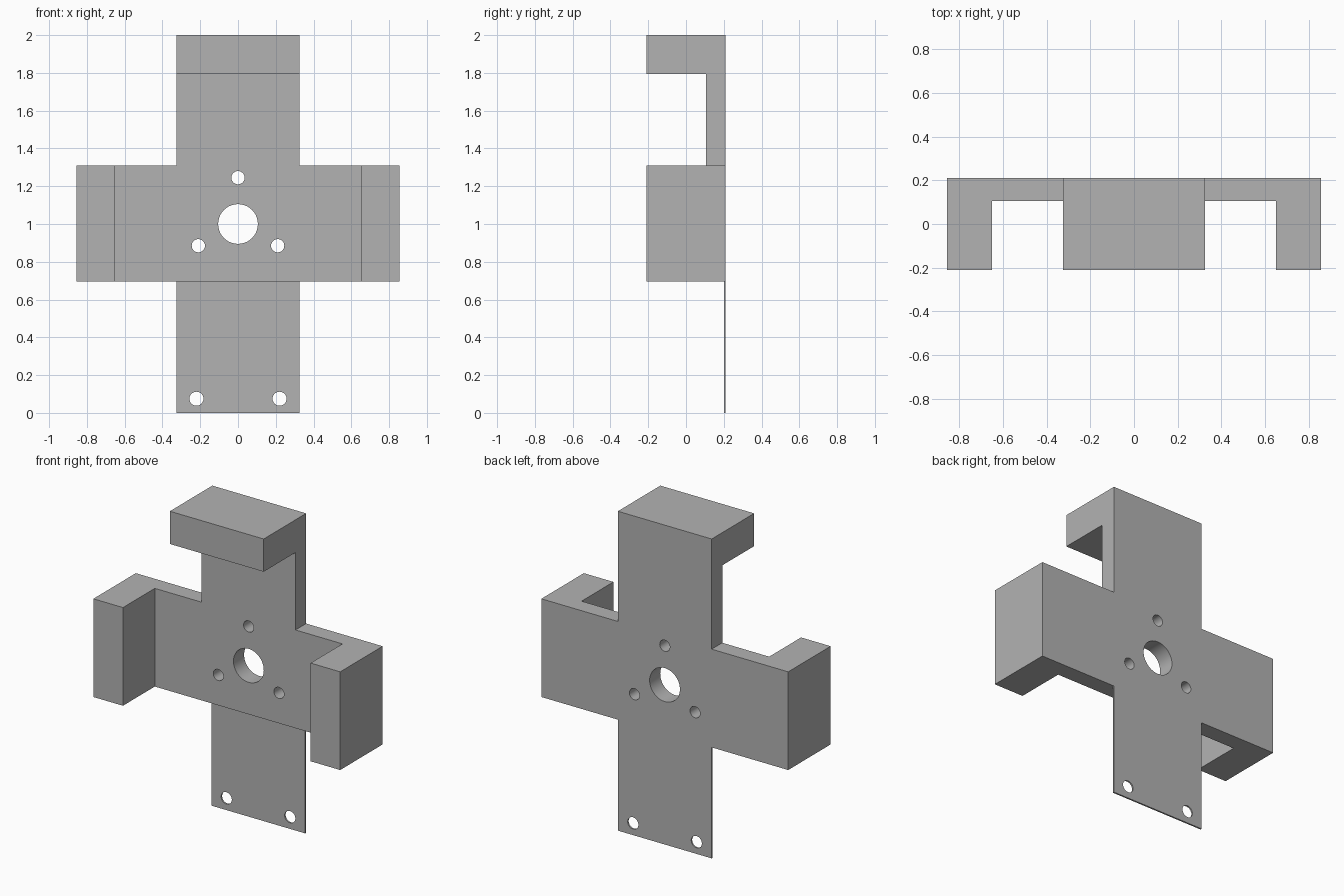
import bpy, bmesh, math
from mathutils import Vector

cube = bpy.data.objects.get("Cube")
if cube:
    bpy.data.objects.remove(cube, do_unlink=True)

grey = bpy.data.materials.new("plain grey")
grey.use_nodes = True
grey.diffuse_color = (0.45, 0.45, 0.45, 1)
grey.node_tree.nodes["Principled BSDF"].inputs["Base Color"].default_value = (0.45, 0.45, 0.45, 1)

BACK, FRONT, PLATE = 0.21, -0.21, 0.105     # depth planes
HALF, ARM, LIP = 0.325, 0.855, 0.65         # half widths
LOW, HIGH, HOOK, TOP = 0.695, 1.31, 1.795, 2.0


def extrude_profile(name, points, direction):
    """Closed planar profile swept along a direction."""
    bm = bmesh.new()
    face = bm.faces.new([bm.verts.new(p) for p in points])
    moved = bmesh.ops.extrude_face_region(bm, geom=[face])["geom"]
    verts = [g for g in moved if isinstance(g, bmesh.types.BMVert)]
    bmesh.ops.translate(bm, verts=verts, vec=Vector(direction))
    bmesh.ops.recalc_face_normals(bm, faces=bm.faces)
    mesh = bpy.data.meshes.new(name)
    bm.to_mesh(mesh)
    bm.free()
    mesh.materials.append(grey)
    obj = bpy.data.objects.new(name, mesh)
    bpy.context.collection.objects.link(obj)
    return obj


def hole_cutter(x, z, radius):
    ring = [(x + radius * math.cos(i * math.tau / 48), -0.5,
             z + radius * math.sin(i * math.tau / 48)) for i in range(48)]
    return extrude_profile("hole_cutter", ring, (0, 1, 0))


# Horizontal channel with a forward lip at each end
right_half = [(ARM, BACK), (ARM, FRONT), (LIP, FRONT), (LIP, PLATE)]
outline = right_half + [(-x, y) for x, y in reversed(right_half)]
bracket = extrude_profile("mounting_bracket", [(x, y, LOW) for x, y in outline],
                          (0, 0, HIGH - LOW))

# Upright hook, rooted in the channel
hook_outline = [(BACK, LOW), (BACK, TOP), (FRONT, TOP), (FRONT, HOOK), (PLATE, HOOK), (PLATE, LOW)]
hook = extrude_profile("upper_hook", [(-HALF, y, z) for y, z in hook_outline], (2 * HALF, 0, 0))

# Thin lower tab, rooted in the channel
tab_outline = [(-HALF, 0), (HALF, 0), (HALF, LOW + 0.1), (-HALF, LOW + 0.1)]
tab = extrude_profile("lower_tab", [(x, BACK, z) for x, z in tab_outline], (0, -0.01, 0))

# Shaft hole, three screw holes and two tab holes
cutters = [hole_cutter(0, 1.0, 0.105), hole_cutter(0, 1.245, 0.035)]
for side in (-1, 1):
    cutters.append(hole_cutter(side * 0.21, 0.885, 0.035))
    cutters.append(hole_cutter(side * 0.22, 0.075, 0.037))

# Merge the parts, then cut the holes
helpers = [(hook, 'UNION'), (tab, 'UNION')] + [(c, 'DIFFERENCE') for c in cutters]
for helper, operation in helpers:
    helper.hide_render = True
    mod = bracket.modifiers.new(helper.name, 'BOOLEAN')
    mod.operation, mod.object, mod.solver = operation, helper, 'EXACT'
bpy.context.view_layer.update()
result = bpy.data.meshes.new_from_object(bracket.evaluated_get(bpy.context.evaluated_depsgraph_get()))
bracket.modifiers.clear()
bracket.data = result
for helper, _ in helpers:
    bpy.data.objects.remove(helper, do_unlink=True)

# Smooth hole walls, sharp corners
bpy.ops.object.select_all(action='DESELECT')
bracket.select_set(True)
bpy.context.view_layer.objects.active = bracket
bpy.ops.object.shade_smooth_by_angle(angle=math.radians(30))
